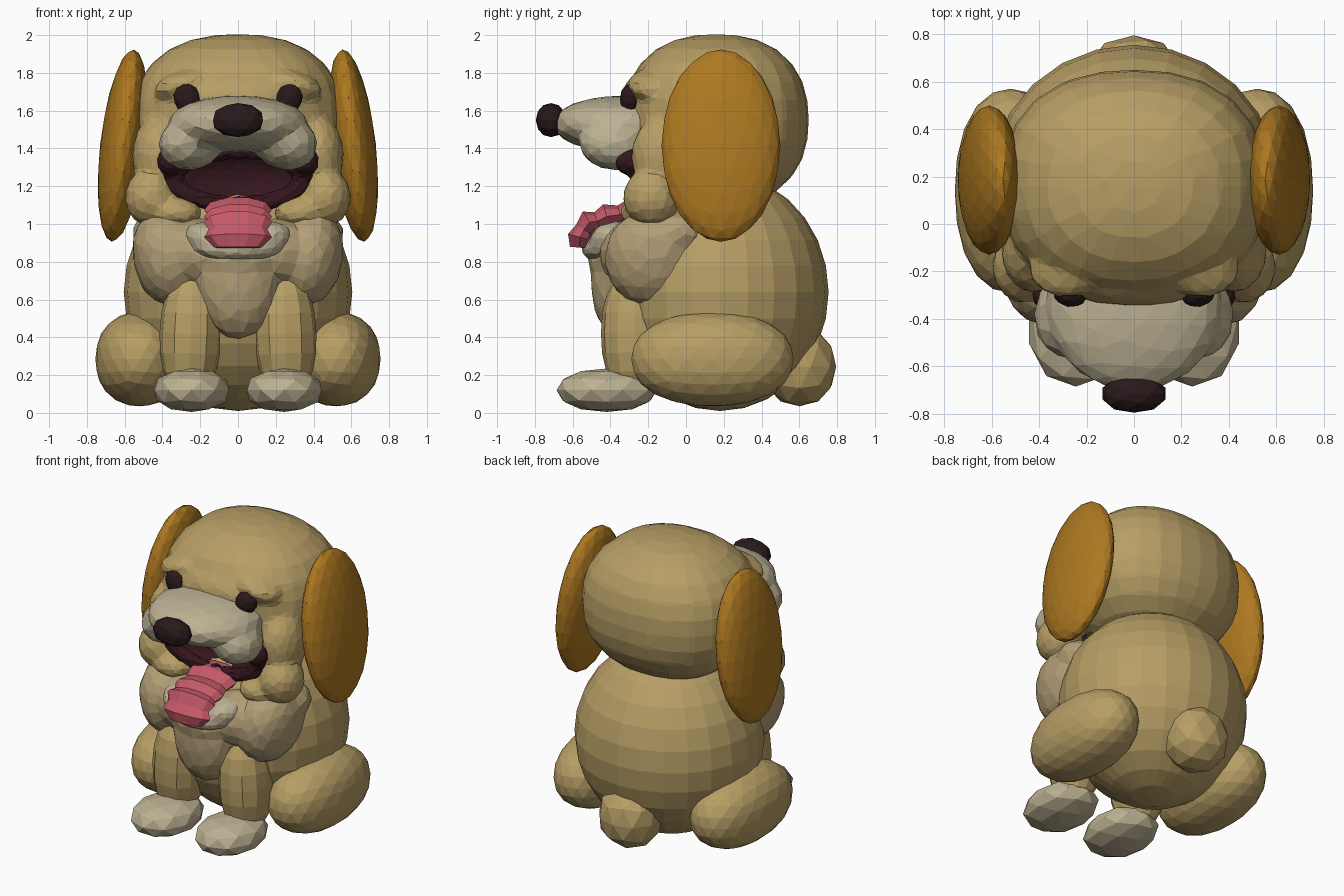
import bpy, bmesh, math
from mathutils import Vector, Euler

if "Cube" in bpy.data.objects:
    bpy.data.objects.remove(bpy.data.objects["Cube"])


def material(name, rgb):
    m = bpy.data.materials.new(name)
    m.diffuse_color = (*rgb, 1)
    m.use_nodes = True
    m.node_tree.nodes["Principled BSDF"].inputs["Base Color"].default_value = m.diffuse_color
    return m


TAN = material("tan_fur", (0.47, 0.34, 0.13))
CHEST = material("chest_fur", (0.45, 0.34, 0.18))
PALE = material("pale_fur", (0.50, 0.44, 0.29))
BROWN = material("ear_brown", (0.42, 0.19, 0.015))
DARK = material("black", (0.022, 0.010, 0.011))
MOUTH = material("mouth_dark", (0.035, 0.008, 0.012))
PINK = material("tongue_pink", (0.55, 0.10, 0.14))


def finish(name, bm, mat=None):
    bmesh.ops.recalc_face_normals(bm, faces=bm.faces)
    me = bpy.data.meshes.new(name)
    bm.to_mesh(me)
    bm.free()
    if mat:
        me.materials.append(mat)
    ob = bpy.data.objects.new(name, me)
    bpy.context.collection.objects.link(ob)
    return ob


def add_blob(bm, loc, radii, rot=(0, 0, 0), p=2.0, sub=3, uv=None):
    """Faceted (super)ellipsoid; p above 2 makes it boxier."""
    if uv:
        new = bmesh.ops.create_uvsphere(bm, u_segments=uv[0], v_segments=uv[1], radius=1)
    else:
        new = bmesh.ops.create_icosphere(bm, subdivisions=sub, radius=1)
    turn = Euler([math.radians(a) for a in rot]).to_matrix()
    for v in new["verts"]:
        c = v.co / sum(abs(k) ** p for k in v.co) ** (1 / p)
        v.co = turn @ Vector([a * b for a, b in zip(c, radii)]) + Vector(loc)


def add_pair(bm, loc, radii, rot=(0, 0, 0), **kw):
    for s in (1, -1):
        add_blob(bm, (s * loc[0], loc[1], loc[2]), radii, (rot[0], s * rot[1], s * rot[2]), **kw)


def blob(name, mat, *args, **kw):
    bm = bmesh.new()
    add_blob(bm, *args, **kw)
    return finish(name, bm, mat)


def pair(name, mat, loc, radii, rot=(0, 0, 0), **kw):
    """The same blob as two objects on both sides of x = 0."""
    for side, s in (("left", 1), ("right", -1)):
        blob(f"{name}_{side}", mat, (s * loc[0], loc[1], loc[2]), radii,
             (rot[0], s * rot[1], s * rot[2]), **kw)


def melt(name, mat, bm, ratio, voxel=0.025, cutter=None):
    """Fuse overlapping blobs into one coarse faceted skin, optionally hollowed by a cutter."""
    ob = finish(name, bm, mat)
    mod = ob.modifiers.new("fuse", "REMESH")
    mod.mode, mod.voxel_size = "VOXEL", voxel
    mod = ob.modifiers.new("soften", "SMOOTH")
    mod.factor, mod.iterations = 0.5, 3
    mod = ob.modifiers.new("facet", "DECIMATE")
    mod.ratio = ratio
    if cutter:
        mod = ob.modifiers.new("hollow", "BOOLEAN")
        mod.operation, mod.object = "DIFFERENCE", cutter


# Torso, tail and haunches
blob("body", TAN, (0, 0.18, 0.64), (0.605, 0.575, 0.63), uv=(24, 14))
blob("tail", TAN, (0, 0.60, 0.245), (0.205, 0.195, 0.21), sub=2, p=2.2)
pair("hind_leg", TAN, (0.52, 0.14, 0.285), (0.235, 0.43, 0.25), p=2.2)

# Front legs and paws
pair("front_leg", TAN, (0.25, -0.27, 0.42), (0.165, 0.18, 0.33), (0, -2, 0), p=2.3, uv=(12, 10))
pair("front_paw", PALE, (0.245, -0.42, 0.12), (0.205, 0.265, 0.115), sub=2, p=2.2)

# Chest fur: centre bib and rounded side tufts
bm = bmesh.new()
add_blob(bm, (0, -0.35, 0.70), (0.22, 0.155, 0.31))
add_blob(bm, (0, -0.38, 0.81), (0.20, 0.14, 0.13))
add_pair(bm, (0.37, -0.17, 0.82), (0.185, 0.26, 0.265), (0, 12, 0), p=2.1)
add_pair(bm, (0.42, -0.04, 0.95), (0.14, 0.14, 0.12))
add_pair(bm, (0.20, -0.28, 0.85), (0.20, 0.18, 0.18))
melt("chest_fur", CHEST, bm, 0.08)

# Head, forehead, brows and cheeks in one skin with a mouth hollow
MOUTH_AT, MOUTH_R = (0, -0.28, 1.24), (0.37, 0.16, 0.165)
cut = blob("mouth_cutter", None, MOUTH_AT, MOUTH_R)
cut.hide_render = True
cut.hide_viewport = False
cut.display_type = "WIRE"
bm = bmesh.new()
add_blob(bm, (0, 0.16, 1.55), (0.56, 0.49, 0.455), p=2.35, uv=(24, 14))
add_blob(bm, (0, -0.09, 1.64), (0.42, 0.26, 0.20), p=2.2)
add_pair(bm, (0.29, -0.19, 1.74), (0.16, 0.12, 0.07), (0, 15, 0))
add_pair(bm, (0.46, -0.18, 1.14), (0.14, 0.155, 0.155))
add_pair(bm, (0.42, -0.11, 1.36), (0.14, 0.18, 0.22))
add_pair(bm, (0.33, -0.23, 1.06), (0.14, 0.12, 0.085))
melt("head", TAN, bm, 0.09, 0.025, cut)

# Mouth lining: back half of the hollow
bm = bmesh.new()
add_blob(bm, MOUTH_AT, [r * 0.985 for r in MOUTH_R])
bmesh.ops.bisect_plane(bm, geom=bm.verts[:] + bm.edges[:] + bm.faces[:],
                       plane_co=(0, -0.27, 0), plane_no=(0, -1, 0), clear_outer=True)
finish("mouth_lining", bm, MOUTH)

# Dark lips: a ring of lumps, heavier at the corners
bm = bmesh.new()
for k in range(24):
    a = k * math.tau / 24
    add_blob(bm, (0.345 * math.cos(a), -0.245, 1.245 + 0.14 * math.sin(a)), (0.06, 0.05, 0.05), sub=2)
add_pair(bm, (0.36, -0.29, 1.33), (0.07, 0.09, 0.075), (0, 25, 0))
melt("lips", MOUTH, bm, 0.2, 0.02)

# Drooping ears
pair("ear", BROWN, (0.61, 0.185, 1.415), (0.12, 0.315, 0.512), (0, -6.5, 0))

# Eyes and nose
pair("eye", DARK, (0.27, -0.295, 1.665), (0.072, 0.055, 0.08), (0, 20, 10), sub=2)
blob("nose", DARK, (0, -0.715, 1.55), (0.137, 0.08, 0.09), p=2.2, sub=2)

# Muzzle and jowls
bm = bmesh.new()
add_blob(bm, (0, -0.33, 1.53), (0.37, 0.375, 0.15), p=2.1)
add_pair(bm, (0.25, -0.37, 1.43), (0.17, 0.20, 0.145), (0, 15, 20))
melt("muzzle", PALE, bm, 0.08)

# Lower jaw
bm = bmesh.new()
add_blob(bm, (0, -0.36, 0.905), (0.28, 0.20, 0.10), (15, 0, 0))
add_pair(bm, (0.16, -0.36, 0.92), (0.13, 0.15, 0.09), (0, -15, 0))
melt("lower_jaw", PALE, bm, 0.1, 0.02)

# Rippled tongue lofted along its path (y, z), alternately wide and narrow
path = [(-0.18, 1.09), (-0.28, 1.075), (-0.35, 1.05), (-0.42, 1.04), (-0.47, 1.015),
        (-0.51, 1.01), (-0.54, 0.97), (-0.56, 0.93), (-0.565, 0.875)]
bm = bmesh.new()
rings = []
for i, (y, z) in enumerate(path):
    a, b = path[max(i - 1, 0)], path[min(i + 1, len(path) - 1)]
    t = Vector((0, b[0] - a[0], b[1] - a[1])).normalized()
    n = Vector((0, t.z, -t.y))
    w = (0.18 if i % 2 else 0.155) * (0.8 if i == len(path) - 1 else 1)
    h = 0.07 if i % 2 else 0.052
    rings.append([bm.verts.new(Vector((0, y, z))
                  + Vector((w * math.cos(k * math.tau / 10), 0, 0))
                  + n * h * math.sin(k * math.tau / 10)) for k in range(10)])
for r, s in zip(rings, rings[1:]):
    for k in range(10):
        bm.faces.new((r[k], r[(k + 1) % 10], s[(k + 1) % 10], s[k]))
bm.faces.new(rings[0])
bm.faces.new(rings[-1])
finish("tongue", bm, PINK)
